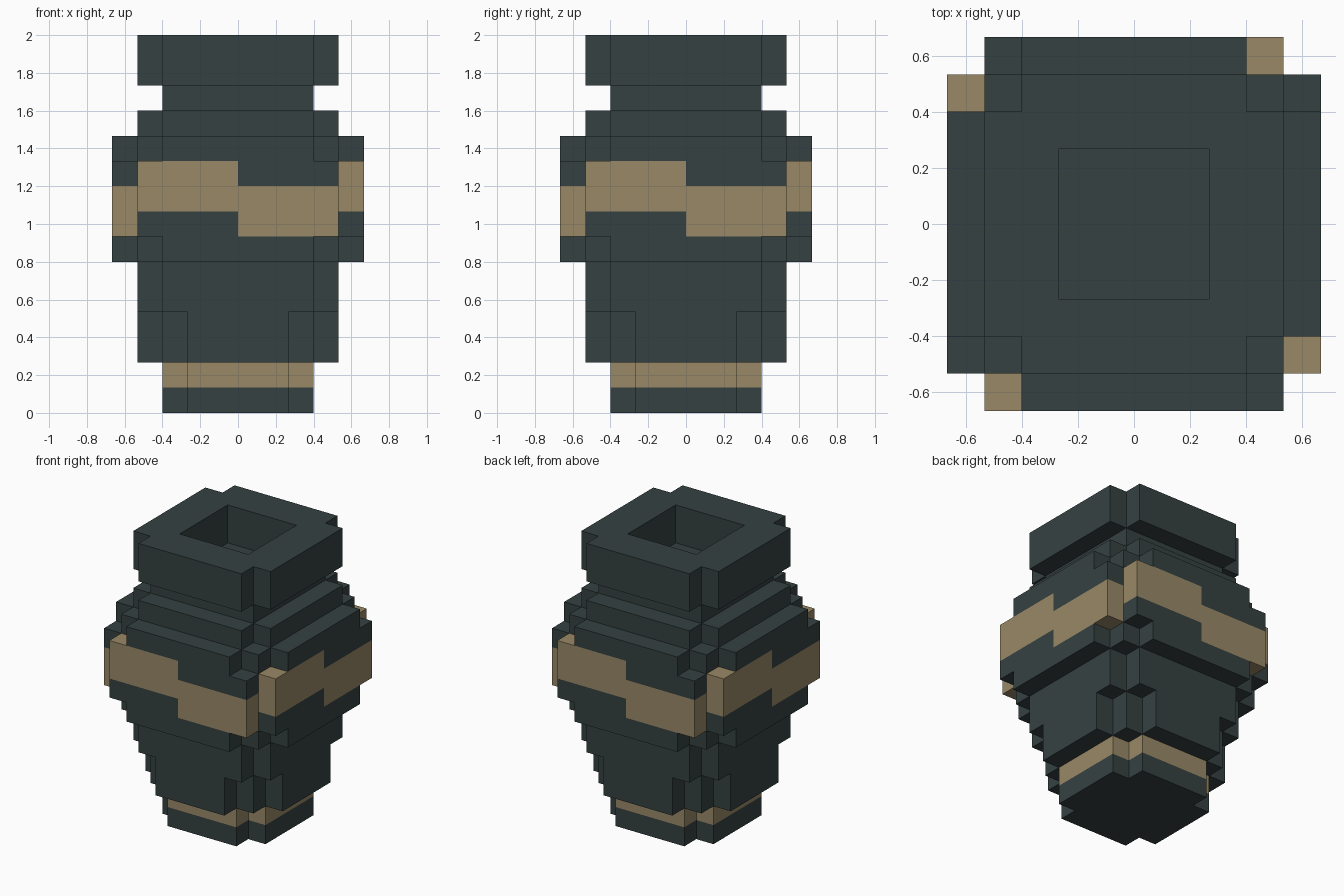
import bpy
import bmesh
from math import pi
from mathutils import Matrix

cube = bpy.data.objects.get("Cube")
if cube:
    bpy.data.objects.remove(cube, do_unlink=True)

U = 2 / 15  # edge of one block


def make_material(name, colour):
    mat = bpy.data.materials.new(name)
    mat.use_nodes = True
    mat.diffuse_color = colour
    mat.node_tree.nodes["Principled BSDF"].inputs["Base Color"].default_value = colour
    return mat


DARK = make_material("dark slate", (0.036, 0.053, 0.053, 1))
TAN = make_material("tan clay", (0.319, 0.25, 0.136, 1))


def finish(name, bm, mat):
    bmesh.ops.recalc_face_normals(bm, faces=bm.faces)
    mesh = bpy.data.meshes.new(name)
    bm.to_mesh(mesh)
    bm.free()
    mesh.materials.append(mat)
    obj = bpy.data.objects.new(name, mesh)
    bpy.context.collection.objects.link(obj)
    return obj


def outline(steps):
    """Stepped outline with four equal corners, from one corner's steps."""
    corner = []
    for i, (x, y) in enumerate(steps):
        corner.append((x, y))
        if i + 1 < len(steps):
            corner.append((steps[i + 1][0], y))
    points = []
    for _ in range(4):
        points += corner
        corner = [(-y, x) for x, y in corner]
    return points


def tier(name, bottom, top, steps, mat=DARK, hole=None):
    """Extrude a stepped outline, with an optional square opening."""
    bm = bmesh.new()
    edges = []
    for loop in [steps] + ([[(hole, hole)]] if hole else []):
        verts = [bm.verts.new((x * U, y * U, bottom * U)) for x, y in outline(loop)]
        edges += [bm.edges.new((v, verts[i - 1])) for i, v in enumerate(verts)]
    if hole:
        bmesh.ops.triangle_fill(bm, edges=edges, use_beauty=True, use_dissolve=False)
    else:
        bm.faces.new(verts)
    grown = bmesh.ops.extrude_face_region(bm, geom=bm.faces[:], use_keep_orig=True)
    moved = [g for g in grown["geom"] if isinstance(g, bmesh.types.BMVert)]
    bmesh.ops.translate(bm, verts=moved, vec=(0, 0, (top - bottom) * U))
    return finish(name, bm, mat)


def block(name, low, high, turn, mat):
    """Box between two corners, turned about the upright axis."""
    bm = bmesh.new()
    bmesh.ops.create_cube(bm, size=1)
    for v in bm.verts:
        v.co = [U * (a + (b - a) * (c + 0.5)) for a, b, c in zip(low, high, v.co)]
    bm.transform(Matrix.Rotation(turn, 4, "Z"))
    return finish(name, bm, mat)


# Foot and tapering body
tier("foot", 0, 1, [(3, 2), (2, 3)])
tier("foot_stripe", 1, 2, [(3, 2), (2, 3)], TAN)
tier("lower_body", 2, 4, [(4, 2), (3, 3), (2, 4)])
tier("middle_body", 4, 6, [(4, 3), (3, 4)])

# Wide belly
tier("belly_base", 6, 7, [(5, 3), (4, 4), (3, 5)])
tier("belly_core", 7, 10, [(4, 4)])
tier("belly_top", 10, 11, [(5, 3), (4, 4), (3, 5)])

# Stepped stripe on each side of the belly
for i, side in enumerate(("front", "left", "back", "right")):
    turn = i * pi / 2
    block(side + "_stripe_high", (-4, -5, 8), (0, -4, 10), turn, TAN)
    block(side + "_stripe_low", (0, -5, 7), (4, -4, 9), turn, TAN)
    block(side + "_panel_low", (-4, -5, 7), (0, -4, 8), turn, DARK)
    block(side + "_panel_high", (0, -5, 9), (4, -4, 10), turn, DARK)

# Shoulder, neck and open rim
tier("shoulder", 11, 12, [(4, 3), (3, 4)])
tier("neck", 12, 13, [(3, 3)])
tier("rim", 13, 15, [(4, 3), (3, 4)], hole=2)
